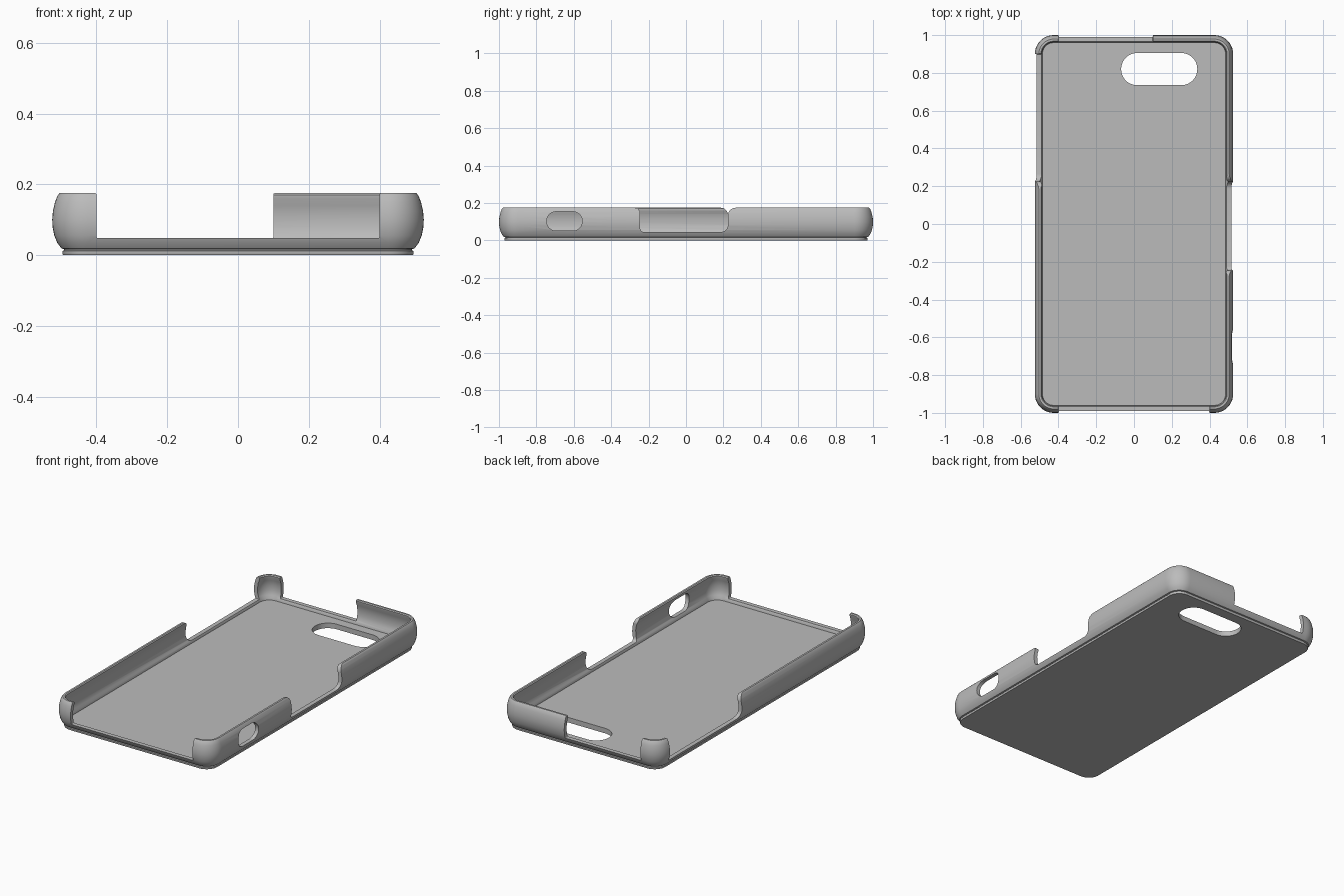
import bpy, bmesh
from math import sin, cos, pi

if "Cube" in bpy.data.objects:
    bpy.data.objects.remove(bpy.data.objects["Cube"])

grey = bpy.data.materials.new("soft grey plastic")
grey.use_nodes = True
colour = (0.5, 0.5, 0.5, 1)
grey.diffuse_color = colour
grey.node_tree.nodes["Principled BSDF"].inputs["Base Color"].default_value = colour


def make_object(name, bm):
    bmesh.ops.recalc_face_normals(bm, faces=bm.faces)
    mesh = bpy.data.meshes.new(name)
    bm.to_mesh(mesh)
    bm.free()
    obj = bpy.data.objects.new(name, mesh)
    bpy.context.collection.objects.link(obj)
    mesh.materials.append(grey)
    return obj


def arc(cx, cy, r, start, end, steps=8):
    angles = [start + (end - start) * i / steps for i in range(steps + 1)]
    return [(cx + r * cos(a), cy + r * sin(a)) for a in angles]


def rounded_rect(hx, hy, r):
    pts = []
    for i, (sx, sy) in enumerate([(1, 1), (-1, 1), (-1, -1), (1, -1)]):
        pts += arc(sx * (hx - r), sy * (hy - r), r, i * pi / 2, (i + 1) * pi / 2, 10)
    return pts


def loft(name, profile):
    """Stack rounded rectangles (half width, height) and cap both ends."""
    bm = bmesh.new()
    rings = []
    for hx, z in profile:
        pts = rounded_rect(hx, hx + 0.475, hx - 0.425)
        rings.append([bm.verts.new((x, y, z)) for x, y in pts])
    for a, b in zip(rings, rings[1:]):
        for i in range(len(a)):
            j = (i + 1) % len(a)
            bm.faces.new((a[i], a[j], b[j], b[i]))
    bm.faces.new(rings[0])
    bm.faces.new(rings[-1])
    return make_object(name, bm)


def prism(name, outline, axis, low, high):
    """Extrude a flat outline along the x, y or z axis."""
    place = {"x": lambda u, v, w: (w, u, v),
             "y": lambda u, v, w: (u, w, v),
             "z": lambda u, v, w: (u, v, w)}[axis]
    bm = bmesh.new()
    face = bm.faces.new([bm.verts.new(place(u, v, low)) for u, v in outline])
    moved = bmesh.ops.extrude_face_region(bm, geom=[face])["geom"]
    shift = place(0, 0, high - low)
    bmesh.ops.translate(bm, vec=shift,
                        verts=[g for g in moved if isinstance(g, bmesh.types.BMVert)])
    return make_object(name, bm)


def pill(u0, u1, v0, v1, r):
    cu, cv = (u0 + u1) / 2, (v0 + v1) / 2
    return [(cu + u, cv + v) for u, v in rounded_rect((u1 - u0) / 2, (v1 - v0) / 2, r)]


def notch(u0, u1, sill, left, right):
    """Open-topped gap; left and right are (foot radius, lip radius)."""
    top = 0.175
    (f0, l0), (f1, l1) = left, right
    pts = arc(u0 + f0, sill + f0, f0, pi, 1.5 * pi)
    pts += arc(u1 - f1, sill + f1, f1, 1.5 * pi, 2 * pi)
    pts += arc(u1 + l1, top - l1, l1, pi, pi / 2)
    pts += [(u1 + l1, 0.25), (u0 - l0, 0.25)]
    pts += arc(u0 - l0, top - l0, l0, pi / 2, 0)
    return pts


# Tray: stepped base, bulging outer wall, rolled rim, inner wall and floor
case = loft("case_shell", [
    (0.494, 0), (0.496, 0.003), (0.496, 0.012), (0.491, 0.014), (0.491, 0.017),
    (0.499, 0.019), (0.511, 0.035), (0.519, 0.055), (0.524, 0.08), (0.525, 0.1),
    (0.523, 0.125), (0.517, 0.15), (0.510, 0.168), (0.504, 0.175),
    (0.493, 0.175), (0.488, 0.17), (0.489, 0.16), (0.497, 0.14),
    (0.502, 0.11), (0.501, 0.08), (0.495, 0.055), (0.487, 0.042), (0.485, 0.03)])

# Openings in the walls and the lens window in the floor
square = (0.004, 0.004)
curve = (0.04, 0.04)
cutters = [
    prism("front_gap", notch(-0.4, 0.4, 0.048, square, square), "y", -1.1, -0.9),
    prism("back_gap", notch(-0.4, 0.1, 0.048, square, square), "y", 0.9, 1.1),
    prism("left_gap", notch(-0.245, 0.225, 0.045, (0.02, 0.03), curve), "x", 0.44, 0.6),
    prism("right_gap", notch(0.225, 0.9, 0.045, curve, square), "x", -0.6, -0.44),
    prism("button_slot", pill(-0.745, -0.555, 0.052, 0.154, 0.05), "x", 0.44, 0.6),
    prism("lens_window", pill(-0.068, 0.335, 0.735, 0.905, 0.084), "z", -0.1, 0.1),
]
for cutter in cutters:
    cutter.hide_render = True
    cut = case.modifiers.new(cutter.name, "BOOLEAN")
    cut.operation = "DIFFERENCE"
    cut.solver = "EXACT"
    cut.object = cutter

# Bake the cuts, drop the cutters and smooth the curved walls
bpy.context.view_layer.objects.active = case
case.select_set(True)
for name in [m.name for m in case.modifiers]:
    bpy.ops.object.modifier_apply(modifier=name)
for cutter in cutters:
    bpy.data.objects.remove(cutter)
bpy.ops.object.shade_smooth_by_angle(angle=0.6)
